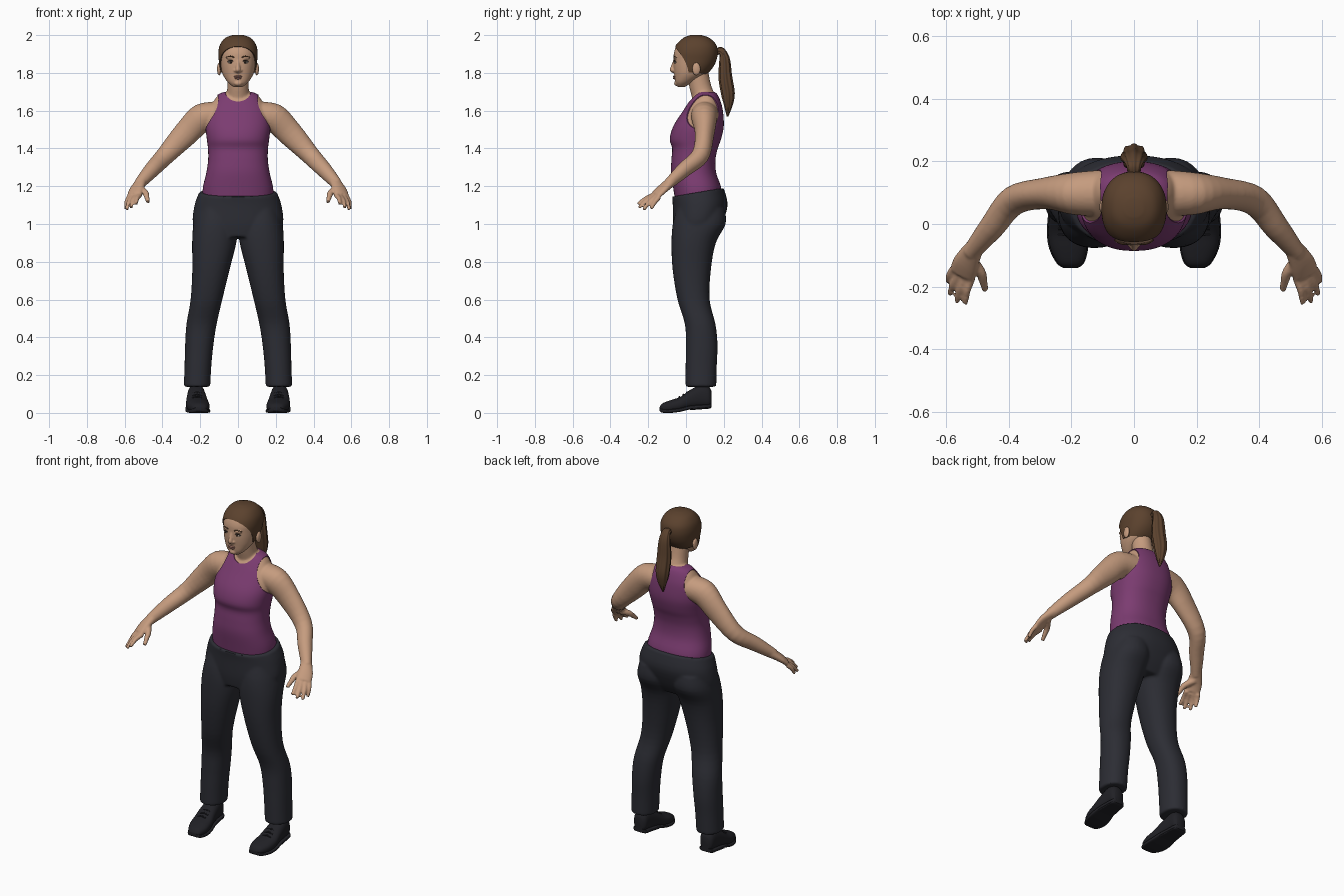
import bpy, bmesh
from math import cos, sin, tau, copysign
from mathutils import Vector, Matrix

if "Cube" in bpy.data.objects:
    bpy.data.objects.remove(bpy.data.objects["Cube"])


def material(name, *rgb):
    mat = bpy.data.materials.new(name)
    mat.use_nodes = True
    mat.diffuse_color = (*rgb, 1)
    mat.node_tree.nodes["Principled BSDF"].inputs["Base Color"].default_value = (*rgb, 1)
    return mat


skin = material("skin", .56, .33, .21)
purple = material("purple_cloth", .2, .045, .165)
charcoal = material("charcoal_cloth", .025, .026, .034)
black = material("black_leather", .015, .015, .019)
brown = material("brown_hair", .105, .054, .027)
lip_red = material("lip_red", .38, .18, .14)
eye_white = material("eye_white", .5, .42, .36)
eye_dark = material("eye_dark", .03, .02, .015)


def loft(bm, rings, n=32, power=2, steps=4, mirror=False, ribs=0):
    """Smooth skin through rings of (centre, u axis, v axis)."""
    flat = [Vector((*c, *u, *v)) for c, u, v in rings]
    last, path = len(flat) - 1, []
    for i in range(last):
        a, b, c, d = flat[max(i - 1, 0)], flat[i], flat[i + 1], flat[min(i + 2, last)]
        for k in range(steps):
            t = k / steps
            path.append(b + (c - a) * (t / 2) + (a * 2 - b * 5 + c * 4 - d) * (t * t / 2)
                        + (b * 3 - a - c * 3 + d) * (t ** 3 / 2))
    path.append(flat[last])
    for side in ((1, -1) if mirror else (1,)):
        loops = []
        for p in path:
            centre, u, v = Vector(p[0:3]), Vector(p[3:6]), Vector(p[6:9])
            loop = []
            for j in range(n):
                c, s = cos(tau * j / n), sin(tau * j / n)
                r = 1 + ribs * cos(tau * j * 8 / n)
                co = centre + u * (r * copysign(abs(c) ** (2 / power), c)) \
                    + v * (r * copysign(abs(s) ** (2 / power), s))
                co.x *= side
                loop.append(bm.verts.new(co))
            loops.append(loop)
        for lower, upper in zip(loops, loops[1:]):
            for j in range(n):
                k = (j + 1) % n
                bm.faces.new((lower[j], lower[k], upper[k], upper[j]))
        bm.faces.new(loops[0])
        bm.faces.new(loops[-1])


def layers(rows, grow=0):
    """Level rings from (z, centre x, half width, front y, back y, tilt)."""
    return [((cx, (f + b) / 2, z), (w + grow, 0, 0), (0, (b - f) / 2 + grow, tilt[0] if tilt else 0))
            for z, cx, w, f, b, *tilt in rows]


def tube(rows, side):
    """Rings square to a path of (x, y, z, radius, other radius)."""
    pts = [Vector(r[:3]) for r in rows]
    rings = []
    for i, row in enumerate(rows):
        along = (pts[min(i + 1, len(pts) - 1)] - pts[max(i - 1, 0)]).normalized()
        u = Vector(side)
        u = (u - along * u.dot(along)).normalized()
        rings.append((pts[i], u * row[3], along.cross(u) * row[4]))
    return rings


def blob(bm, centre, size, mirror=False):
    for side in ((1, -1) if mirror else (1,)):
        place = Matrix.Translation((centre[0] * side, *centre[1:])) @ Matrix.Diagonal((*size, 1))
        bmesh.ops.create_icosphere(bm, subdivisions=4, radius=1, matrix=place)


def finish(bm, name, mat, voxel=0, relax=4, cutters=()):
    bmesh.ops.recalc_face_normals(bm, faces=bm.faces)
    mesh = bpy.data.meshes.new(name)
    bm.to_mesh(mesh)
    bm.free()
    obj = bpy.data.objects.new(name, mesh)
    bpy.context.collection.objects.link(obj)
    if mat is None:
        obj.hide_render = True
        return obj
    mesh.materials.append(mat)
    if voxel:
        remesh = obj.modifiers.new("blend", "REMESH")
        remesh.mode, remesh.voxel_size = "VOXEL", voxel
        soften = obj.modifiers.new("soften", "SMOOTH")
        soften.factor, soften.iterations = .5, relax
    for cutter in cutters:
        cut = obj.modifiers.new("cut", "BOOLEAN")
        cut.operation, cut.solver, cut.object = "DIFFERENCE", "EXACT", cutter
    if obj.modifiers:
        ready = obj.evaluated_get(bpy.context.evaluated_depsgraph_get())
        obj.data = bpy.data.meshes.new_from_object(ready)
        obj.modifiers.clear()
    for cutter in cutters:
        bpy.data.objects.remove(cutter)
    bpy.ops.object.select_all(action="DESELECT")
    obj.select_set(True)
    bpy.context.view_layer.objects.active = obj
    bpy.ops.object.shade_smooth_by_angle(angle=.7)
    return obj


def cutter(centre, size, mirror=False):
    bm = bmesh.new()
    blob(bm, centre, size, mirror)
    return finish(bm, "cutter", None)


# Torso shape, shared by the top and the skin under it
torso = [(1.08, 0, .18, -.05, .175), (1.18, 0, .187, -.066, .188), (1.27, 0, .168, -.079, .16),
         (1.34, 0, .158, -.077, .156), (1.4, 0, .159, -.073, .168), (1.45, 0, .165, -.086, .186),
         (1.52, 0, .172, -.066, .2), (1.6, 0, .16, -.015, .195), (1.65, 0, .135, .018, .183),
         (1.685, 0, .107, .045, .167), (1.7, 0, .07, .065, .15)]
bm = bmesh.new()
loft(bm, layers(torso), n=64, power=2.3)
finish(bm, "tank_top", purple, cutters=[
    cutter((.27, .1, 1.62), (.18, .17, .15), True), cutter((0, .05, 1.75), (.08, .085, .11))])

# Skin: chest, neck, arms and hands blended into one surface
bm = bmesh.new()
loft(bm, layers(torso[4:], grow=-.006), n=64, power=2.3)
loft(bm, tube([(0, .1, 1.58, .07, .06), (0, .092, 1.67, .063, .06),
               (0, .075, 1.73, .056, .057), (0, .06, 1.81, .056, .057)], (1, 0, 0)))
loft(bm, tube([(.08, .1, 1.58, .075, .07), (.19, .097, 1.562, .068, .076), (.28, .098, 1.475, .051, .067),
               (.385, .075, 1.362, .047, .05), (.455, -.01, 1.288, .04, .042),
               (.522, -.092, 1.213, .027, .03)], (0, 1, 0)), mirror=True)
across = (.065, .04, -.01)
loft(bm, tube([(.51, -.075, 1.227, .03, .028), (.538, -.125, 1.185, .042, .021),
               (.55, -.16, 1.152, .044, .017)], across), mirror=True)
knuckles = [(.52, -.172, 1.152), (.54, -.17, 1.147), (.56, -.16, 1.143), (.577, -.144, 1.14)]
tips = [(.54, -.255, 1.105), (.567, -.25, 1.086), (.589, -.225, 1.076), (.595, -.185, 1.08)]
for knuckle, tip in zip(knuckles, tips):
    root, end = Vector(knuckle), Vector(tip)
    middle = (root + end) / 2 + Vector((.004, 0, .006))
    loft(bm, tube([(*root, .014, .014), (*middle, .012, .012), (*end, .009, .009)], across),
         n=16, mirror=True)
loft(bm, tube([(.525, -.11, 1.19, .02, .02), (.49, -.155, 1.165, .017, .016), (.482, -.185, 1.14, .014, .013),
               (.476, -.213, 1.115, .01, .01)], across), n=16, mirror=True)
finish(bm, "arms_and_chest", skin, voxel=.006)

# Head with nose, brow, chin and ears
skull = [(1.726, 0, .025, -.045, -.005), (1.75, 0, .054, -.057, .035), (1.79, 0, .08, -.062, .1),
         (1.83, 0, .091, -.066, .137), (1.87, 0, .096, -.066, .156), (1.91, 0, .098, -.063, .162),
         (1.95, 0, .089, -.045, .153), (1.98, 0, .062, -.008, .118), (1.995, 0, .022, .03, .075)]
bm = bmesh.new()
loft(bm, layers(skull), n=48, power=2.2)
loft(bm, tube([(0, -.056, 1.872, .009, .009), (0, -.066, 1.84, .01, .011),
               (0, -.073, 1.816, .014, .014), (0, -.06, 1.803, .012, .008)], (1, 0, 0)), n=16)
blob(bm, (.013, -.063, 1.812), (.01, .01, .008), True)
blob(bm, (.036, -.054, 1.879), (.026, .011, .008), True)
blob(bm, (0, -.05, 1.745), (.022, .013, .014))
blob(bm, (.1, .055, 1.82), (.011, .022, .034), True)
finish(bm, "head", skin, voxel=.004, relax=3)

# Face details
bm = bmesh.new()
blob(bm, (0, -.062, 1.781), (.023, .008, .005))
blob(bm, (0, -.061, 1.772), (.019, .008, .006))
finish(bm, "lips", lip_red)
bm = bmesh.new()
blob(bm, (.038, -.055, 1.857), (.016, .008, .007), True)
finish(bm, "eyes", eye_white)
bm = bmesh.new()
blob(bm, (.038, -.06, 1.857), (.007, .005, .0065), True)
loft(bm, tube([(.021, -.061, 1.86, .002, .002), (.038, -.063, 1.866, .003, .003),
               (.056, -.054, 1.86, .002, .002)], (0, 0, 1)), n=8, mirror=True)
finish(bm, "irises_and_lashes", eye_dark)
bm = bmesh.new()
loft(bm, tube([(.018, -.064, 1.881, .003, .003), (.04, -.063, 1.888, .003, .003),
               (.064, -.05, 1.882, .002, .002)], (0, 0, 1)), n=8, mirror=True)
finish(bm, "eyebrows", brown)

# Hair cap, trimmed around the face and nape, and the ponytail
bm = bmesh.new()
cap = [(z + (.005 if z > 1.96 else 0), *rest) for z, *rest in skull]
loft(bm, layers(cap, grow=.006), n=64, power=2.2)
finish(bm, "hair_cap", brown, cutters=[
    cutter((0, -.09, 1.8), (.15, .13, .145)), cutter((0, .03, 1.7), (.2, .135, .115))])
bm = bmesh.new()
loft(bm, tube([(0, .145, 1.9, .018, .018), (0, .182, 1.917, .022, .02), (0, .203, 1.88, .032, .025),
               (0, .208, 1.78, .04, .034), (0, .222, 1.69, .038, .034), (0, .224, 1.63, .026, .022),
               (0, .22, 1.57, .004, .004)], (1, 0, 0)), n=64, steps=6, ribs=.07)
finish(bm, "ponytail", brown)

# Trousers
bm = bmesh.new()
loft(bm, layers([(.93, 0, .19, -.06, .15), (1, 0, .238, -.069, .19), (1.1, 0, .23, -.07, .22),
                 (1.168, 0, .205, -.074, .2, .023)]), n=64, power=2.2)
loft(bm, layers([(.138, .217, .07, -.002, .16), (.25, .212, .071, -.002, .163), (.36, .205, .075, -.001, .167),
                 (.47, .193, .08, -.006, .156), (.6, .167, .084, -.045, .125), (.76, .143, .099, -.071, .132),
                 (.9, .126, .117, -.077, .158), (1, .119, .117, -.07, .21), (1.08, .115, .1, -.05, .205)]),
     power=2.2, mirror=True)
finish(bm, "trousers", charcoal, voxel=.008)

# Shoes: (y, centre x, half width, bottom, top)
shoe = [(-.14, .203, .02, .012, .03), (-.125, .204, .04, .003, .05), (-.08, .209, .058, .002, .068),
        (-.03, .215, .06, .008, .085), (.02, .219, .053, .02, .12), (.08, .221, .046, .025, .15),
        (.12, .221, .041, .028, .14), (.135, .221, .026, .034, .115)]


def shoe_rings(rows):
    return [((cx, y, (lo + hi) / 2), (w, 0, 0), (0, 0, (hi - lo) / 2)) for y, cx, w, lo, hi in rows]


bm = bmesh.new()
loft(bm, shoe_rings(shoe), power=2.4, mirror=True)
finish(bm, "shoes", black)
bm = bmesh.new()
loft(bm, shoe_rings([(y, cx, w + .004, lo - .002, lo + .018) for y, cx, w, lo, hi in shoe]),
     power=5, mirror=True)
loft(bm, shoe_rings([(y, cx, w, lo - .006, lo + .01) for y, cx, w, lo, hi in shoe[4:]]),
     power=5, mirror=True)
finish(bm, "soles", black)
bm = bmesh.new()
for i in range(3):
    y, z = -.035 + .02 * i, .084 + .012 * i
    loft(bm, tube([(.19, y, z - .006, .004, .004), (.216, y, z + .002, .004, .004),
                   (.242, y, z - .006, .004, .004)], (0, 1, 0)), n=8, mirror=True)
finish(bm, "laces", black)
